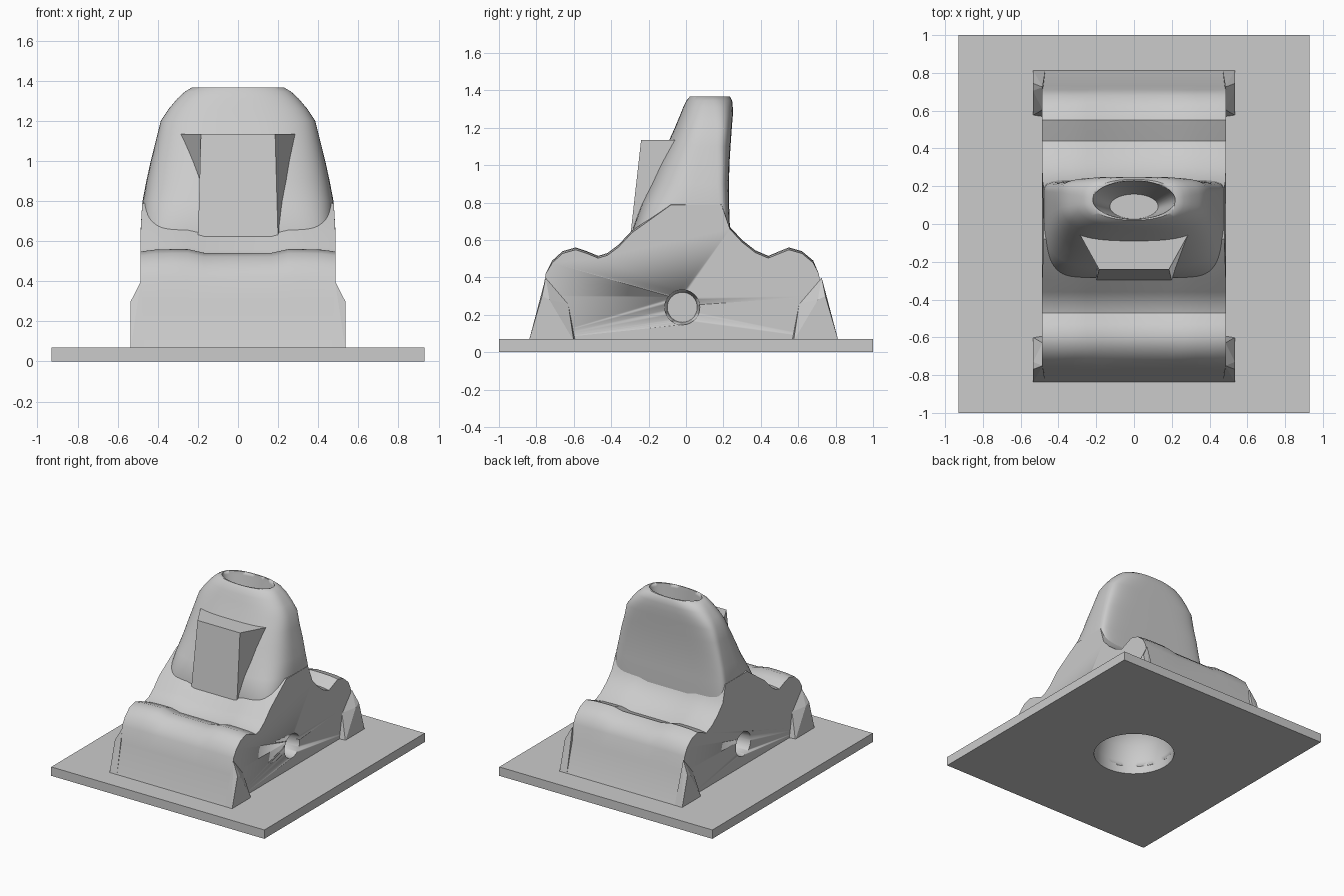
import bpy, bmesh, math

cube = bpy.data.objects.get("Cube")
if cube:
    bpy.data.objects.remove(cube, do_unlink=True)

GREY = (0.6, 0.6, 0.6, 1.0)
mat = bpy.data.materials.new("plain_grey")
mat.use_nodes = True
mat.diffuse_color = GREY
mat.node_tree.nodes["Principled BSDF"].inputs["Base Color"].default_value = GREY


def finish(name, bm, smooth=True):
    bmesh.ops.recalc_face_normals(bm, faces=bm.faces[:])
    mesh = bpy.data.meshes.new(name)
    bm.to_mesh(mesh)
    bm.free()
    mesh.materials.append(mat)
    ob = bpy.data.objects.new(name, mesh)
    bpy.context.scene.collection.objects.link(ob)
    if smooth:
        activate(ob)
        bpy.ops.object.shade_smooth_by_angle(angle=math.radians(35))
    return ob


def activate(ob):
    bpy.ops.object.select_all(action="DESELECT")
    ob.select_set(True)
    bpy.context.view_layer.objects.active = ob


def loft(name, rings, smooth=True):
    """Skin a list of closed rings and cap both ends."""
    bm = bmesh.new()
    rows = [[bm.verts.new(p) for p in ring] for ring in rings]
    n = len(rows[0])
    for a, b in zip(rows, rows[1:]):
        for i in range(n):
            j = (i + 1) % n
            bm.faces.new((a[i], a[j], b[j], b[i]))
    bm.faces.new(rows[0])
    bm.faces.new(rows[-1])
    return finish(name, bm, smooth)


def angles(n):
    return [2 * math.pi * i / n for i in range(n)]


def ellipse(rx, ry, cy, z, n=48):
    return [(rx * math.cos(t), cy + ry * math.sin(t), z) for t in angles(n)]


def power(v, e):
    return math.copysign(abs(v) ** (2 / e), v)


def cut(ob, cutter):
    mod = ob.modifiers.new("hole", "BOOLEAN")
    mod.operation = "DIFFERENCE"
    mod.solver = "EXACT"
    mod.object = cutter
    activate(ob)
    bpy.ops.object.modifier_apply(modifier=mod.name)


# Base plate
plate = loft("base_plate", [[(x, y, z) for x, y in
             ((-.93, -1), (.93, -1), (.93, 1), (-.93, 1))] for z in (0, .07)], False)

# Saddle body: side profile carried across x, humps slightly lower mid-width
profile = [(-.84, .06), (-.77, .3), (-.75, .42), (-.715, .49), (-.66, .54),
           (-.59, .56), (-.53, .54), (-.47, .515), (-.42, .53), (-.36, .575),
           (-.29, .65), (-.08, .8), (.19, .8), (.235, .67), (.3, .6),
           (.37, .545), (.44, .515), (.5, .54), (.55, .56), (.62, .54),
           (.68, .49), (.71, .42), (.73, .3), (.815, .06)]
stations = [(.486, -.012), (.42, -.003), (.33, 0), (.25, 0), (.17, -.018)]
stations = [(-x, d) for x, d in stations] + stations[::-1]
body = loft("saddle_body", [
    [(x * (1 - .12 * max(0, z - .66)), y, z + (d if z > .45 else 0)) for y, z in profile]
    for x, d in stations])

# Tower: height, half width, front, back, front and back squareness
MID = .12
sections = [(.5, .478, -.27, .23, 7, 8), (.66, .48, -.285, .235, 6, 8),
            (.8, .476, -.235, .23, 4, 7), (.9, .457, -.19, .23, 3.4, 6),
            (1.0, .435, -.15, .232, 3.2, 6), (1.1, .41, -.105, .238, 3, 5),
            (1.2, .385, -.06, .245, 2.8, 5), (1.26, .345, -.035, .25, 2.7, 4),
            (1.31, .303, -.015, .25, 2.5, 3.5), (1.345, .265, .002, .247, 2.4, 3),
            (1.366, .23, .02, .236, 2.2, 2.4)]


def tower_ring(z, hx, front, back, ef, eb):
    ring = []
    for t in angles(72):
        c, s = math.cos(t), math.sin(t)
        e, depth = (eb, back - MID) if s > 0 else (ef, MID - front)
        ring.append((hx * power(c, e), MID + depth * power(s, e), z))
    return ring


tower = loft("tower", [tower_ring(*s) for s in sections])

# Wedge block on the tower front
loft("front_block", [[(-b, yb, z), (-f, yf, z), (f, yf, z), (b, yb, z)]
                     for f, yf, b, yb, z in ((.2, -.3, .2, -.1, .6),
                                             (.185, -.24, .29, -.05, 1.135))], False)

# Four flared corner feet
foot = [(.535, -.84, .06), (.535, -.6, .06), (.535, -.77, .3), (.535, -.73, .28),
        (.47, -.84, .06), (.47, -.59, .06), (.484, -.75, .4), (.484, -.63, .26)]
for end, sy, shift in (("front", 1, 0), ("back", -1, -.025)):
    for side, sx in (("left", 1), ("right", -1)):
        bm = bmesh.new()
        for x, y, z in foot:
            bm.verts.new((sx * x, sy * y + shift, z))
        bmesh.ops.convex_hull(bm, input=bm.verts[:])
        finish(f"{end}_{side}_foot", bm, False)

# Holes: tapered socket, side bores and domed underside recess
socket = loft("socket_cutter", [ellipse(.128, .065, .093, .95),
                                ellipse(.215, .1, .127, 1.34),
                                ellipse(.222, .104, .128, 1.4)])
recess = loft("recess_cutter", [ellipse(r, r, 0, z) for r, z in
              ((.29, -.05), (.29, .1), (.27, .22), (.21, .32), (.12, .38), (.03, .4))])
bores = [loft("bore_cutter", [[(s * x, -.02 + r * math.cos(t), .24 + r * math.sin(t))
                               for t in angles(40)] for x, r in ((.31, .08), (.5, .095))])
         for s in (-1, 1)]
cut(tower, socket)
cut(plate, recess)
for cutter in [recess] + bores:
    cut(body, cutter)
for cutter in [socket, recess] + bores:
    bpy.data.objects.remove(cutter, do_unlink=True)
